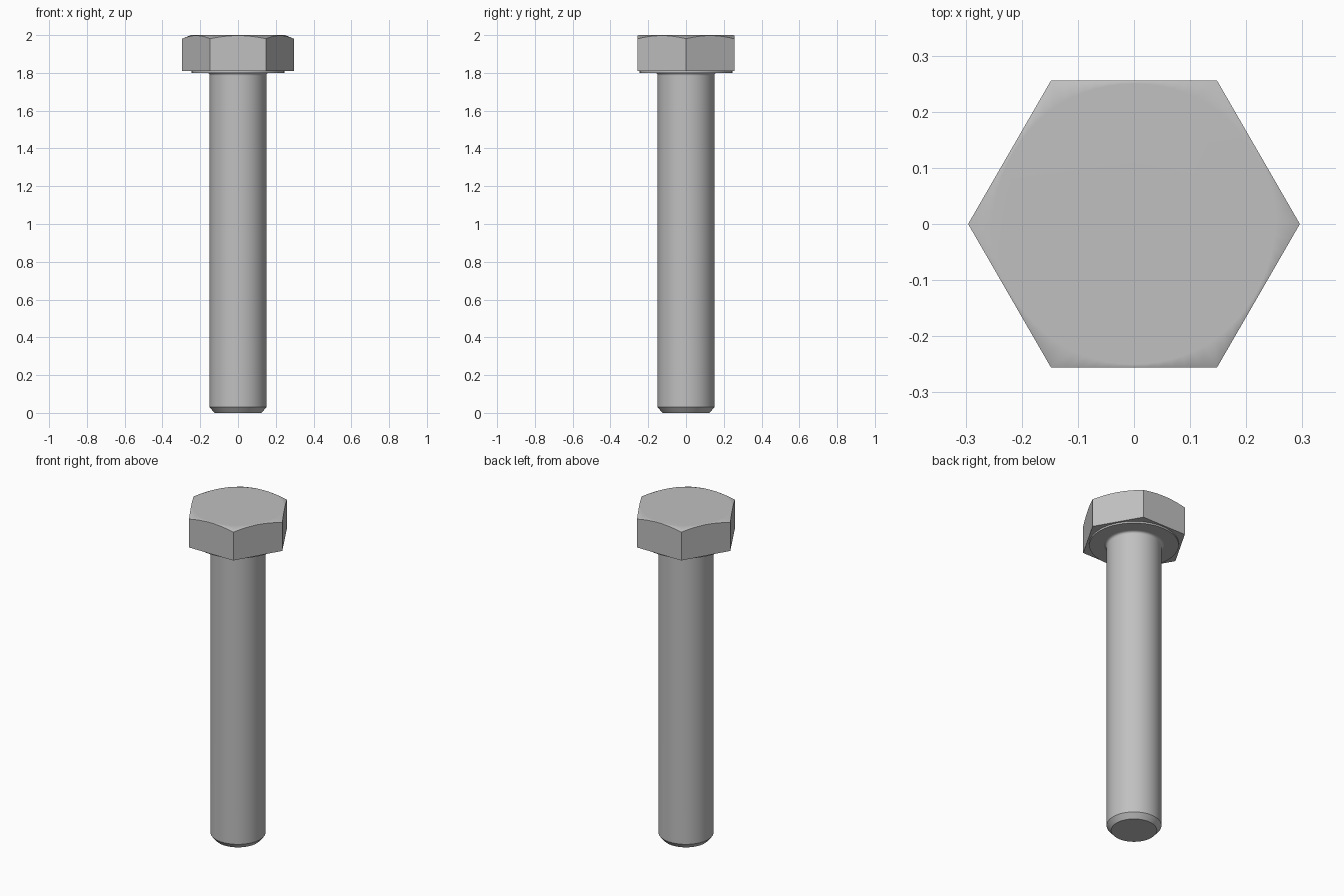
import bpy, bmesh
from math import cos, pi, radians, sin

SEGMENTS = 72
HEAD_APOTHEM = 0.256
CHAMFER_START = 0.25
CHAMFER_SLOPE = 0.42

cube = bpy.data.objects.get("Cube")
if cube:
    bpy.data.objects.remove(cube, do_unlink=True)

steel = bpy.data.materials.new("grey_steel")
steel.use_nodes = True
steel.diffuse_color = (0.53, 0.53, 0.53, 1)
steel.node_tree.nodes["Principled BSDF"].inputs["Base Color"].default_value = (0.53, 0.53, 0.53, 1)


def circle(radius):
    return lambda angle: radius


def hexagon(angle):
    # Distance to the hexagon side, with corners on the x axis
    return HEAD_APOTHEM / cos(angle % (pi / 3) - pi / 6)


def flat(z):
    return lambda radius: z


def chamfer(radius):
    return 2 - CHAMFER_SLOPE * (radius - CHAMFER_START)


def loft(name, sections):
    """Join stacked (outline, height) sections and cap both ends."""
    bm = bmesh.new()
    rings = []
    for outline, height in sections:
        ring = []
        for i in range(SEGMENTS):
            angle = 2 * pi * i / SEGMENTS
            r = outline(angle)
            ring.append(bm.verts.new((r * cos(angle), r * sin(angle), height(r))))
        rings.append(ring)
    for low, high in zip(rings, rings[1:]):
        for i in range(SEGMENTS):
            j = (i + 1) % SEGMENTS
            bm.faces.new((low[i], low[j], high[j], high[i]))
    bm.faces.new(rings[0][::-1])
    bm.faces.new(rings[-1])
    mesh = bpy.data.meshes.new(name)
    bm.to_mesh(mesh)
    bm.free()
    mesh.materials.append(steel)
    obj = bpy.data.objects.new(name, mesh)
    bpy.context.collection.objects.link(obj)
    bpy.ops.object.select_all(action="DESELECT")
    obj.select_set(True)
    bpy.context.view_layer.objects.active = obj
    bpy.ops.object.shade_smooth_by_angle(angle=radians(30))
    normals = obj.modifiers.new("weighted_normals", "WEIGHTED_NORMAL")
    normals.keep_sharp = True
    return obj


# Hexagonal head with a conical chamfer on top
loft("hex_head", [
    (hexagon, flat(1.81)),
    (hexagon, chamfer),
    (circle(CHAMFER_START), flat(2)),
])

# Thin round bearing face under the head
loft("washer_face", [(circle(0.245), flat(1.8)), (circle(0.245), flat(1.812))])

# Shank with a chamfered tip and a small fillet below the head
fillet = 0.014
shank = [(circle(0.125), flat(0)), (circle(0.15), flat(0.03))]
for step in range(5):
    a = step / 4 * pi / 2
    shank.append((circle(0.15 + fillet * (1 - cos(a))), flat(1.8 - fillet + fillet * sin(a))))
loft("shank", shank)
